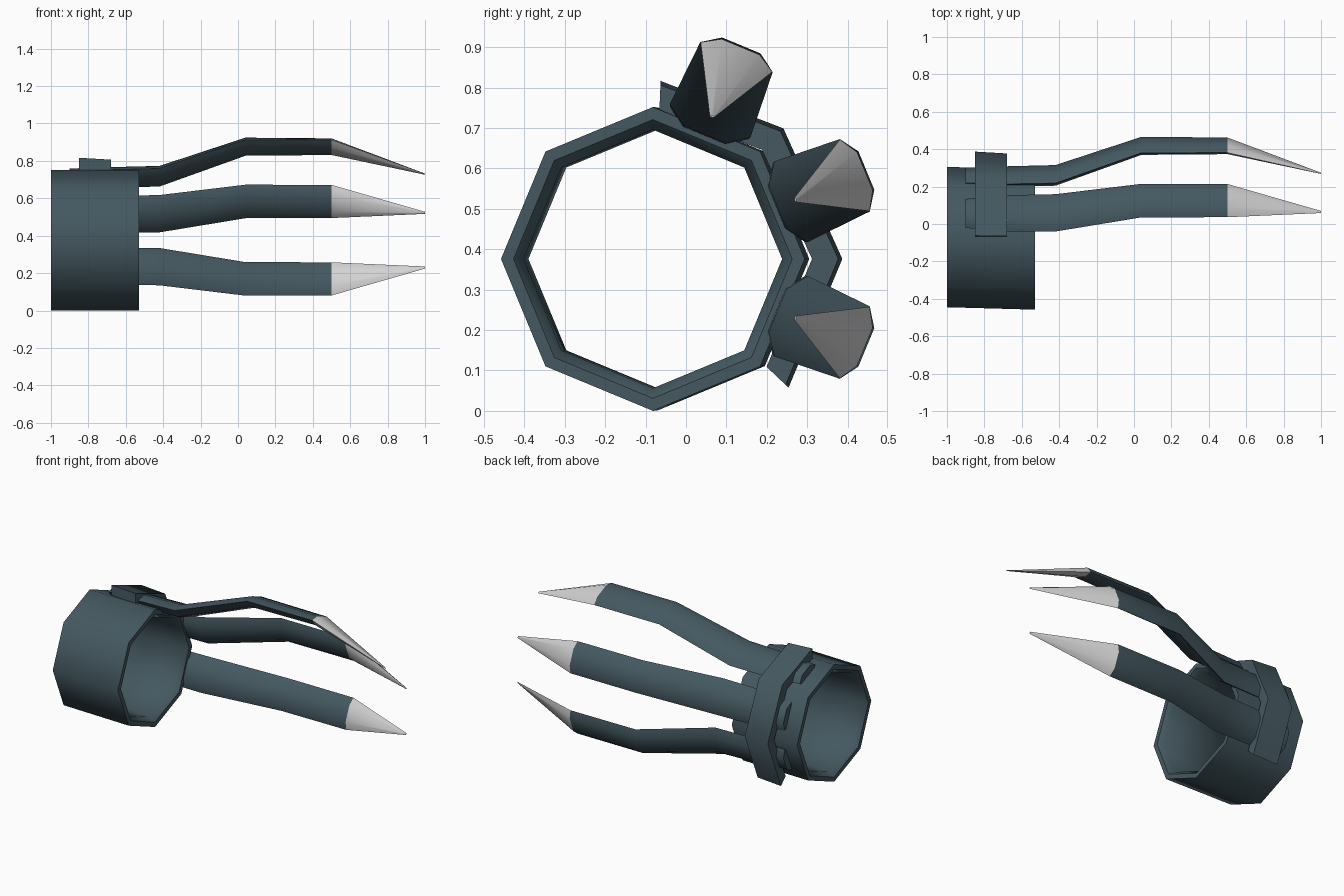
import bpy, bmesh, math
from math import cos, sin, radians

if "Cube" in bpy.data.objects:
    bpy.data.objects.remove(bpy.data.objects["Cube"])

CY, CZ = -0.082, 0.376      # axis of the cuff, running along x


def material(name, rgb):
    m = bpy.data.materials.new(name)
    m.diffuse_color = (*rgb, 1)
    m.use_nodes = True
    m.node_tree.nodes["Principled BSDF"].inputs["Base Color"].default_value = m.diffuse_color
    return m


slate = material("dark_slate", (0.058, 0.098, 0.117))
steel = material("pale_grey", (0.65, 0.65, 0.65))


def polar(x, r, deg, dy=0):
    a = radians(deg)
    return (x, CY + dy + r * cos(a), CZ + r * sin(a))


def loft(name, rings, mat, smooth=50, closed=False):
    """Skin consecutive rings of points; cap the ends unless closed."""
    bm = bmesh.new()
    loops = [[bm.verts.new(p) for p in ring] for ring in rings]
    n = len(loops[0])
    pairs = list(zip(loops, loops[1:]))
    if closed:
        pairs.append((loops[-1], loops[0]))
    for a, b in pairs:
        for i in range(n):
            j = (i + 1) % n
            bm.faces.new((a[i], a[j], b[j], b[i]))
    if not closed:
        bm.faces.new(loops[0])
        bm.faces.new(loops[-1])
    bmesh.ops.recalc_face_normals(bm, faces=bm.faces)
    me = bpy.data.meshes.new(name)
    bm.to_mesh(me)
    bm.free()
    me.materials.append(mat)
    ob = bpy.data.objects.new(name, me)
    bpy.context.collection.objects.link(ob)
    bpy.ops.object.select_all(action='DESELECT')
    bpy.context.view_layer.objects.active = ob
    ob.select_set(True)
    bpy.ops.object.shade_smooth_by_angle(angle=radians(smooth))
    return ob


# Octagonal cuff with a chamfered inner rim: (x, radius, y shift)
cuff_profile = [(-1, 0.375, 0.012), (-0.53, 0.376, 0), (-0.53, 0.345, 0),
                (-0.56, 0.32, 0), (-0.97, 0.32, 0.012), (-1, 0.345, 0.012)]
loft("cuff", [[polar(x, r, 45 * i, dy) for i in range(8)]
              for x, r, dy in cuff_profile], slate, closed=True)

# Strap that holds the fingers against the cuff
strap = []
for deg, r in ((-43.5, 0.458), (0, 0.464), (45, 0.452), (87.5, 0.436)):
    strap.append([polar(-0.85, r + 0.005, deg), polar(-0.68, r - 0.005, deg),
                  polar(-0.68, r - 0.07, deg), polar(-0.85, r - 0.06, deg)])
loft("strap", strap, slate)


def section(x, mid, half_width, half_thick, deg):
    """Flat six-sided finger section, at distance mid from the cuff axis."""
    ring = []
    for v, u in ((1, 0), (0.53, 1), (-0.53, 1), (-1, 0), (-0.53, -1), (0.53, -1)):
        rad, tan = mid + u * half_thick, v * half_width
        a = radians(deg)
        ring.append((x, CY + rad * cos(a) - tan * sin(a),
                     CZ + rad * sin(a) + tan * cos(a)))
    return ring


# Three bent fingers with claw tips, 45 degrees apart
finger_path = [(-0.90, 0.362, 0.084, 0.034), (-0.67, 0.364, 0.105, 0.036),
               (-0.42, 0.370, 0.108, 0.036), (0.04, 0.541, 0.097, 0.031),
               (0.50, 0.541, 0.096, 0.027)]
claw_path = [finger_path[-1], (1.0, 0.382, 0.006, 0.002)]
for label, deg in (("upper", 67.5), ("middle", 22.5), ("lower", -22.5)):
    loft(label + "_finger", [section(*p, deg) for p in finger_path], slate)
    loft(label + "_claw", [section(*p, deg) for p in claw_path], steel)
